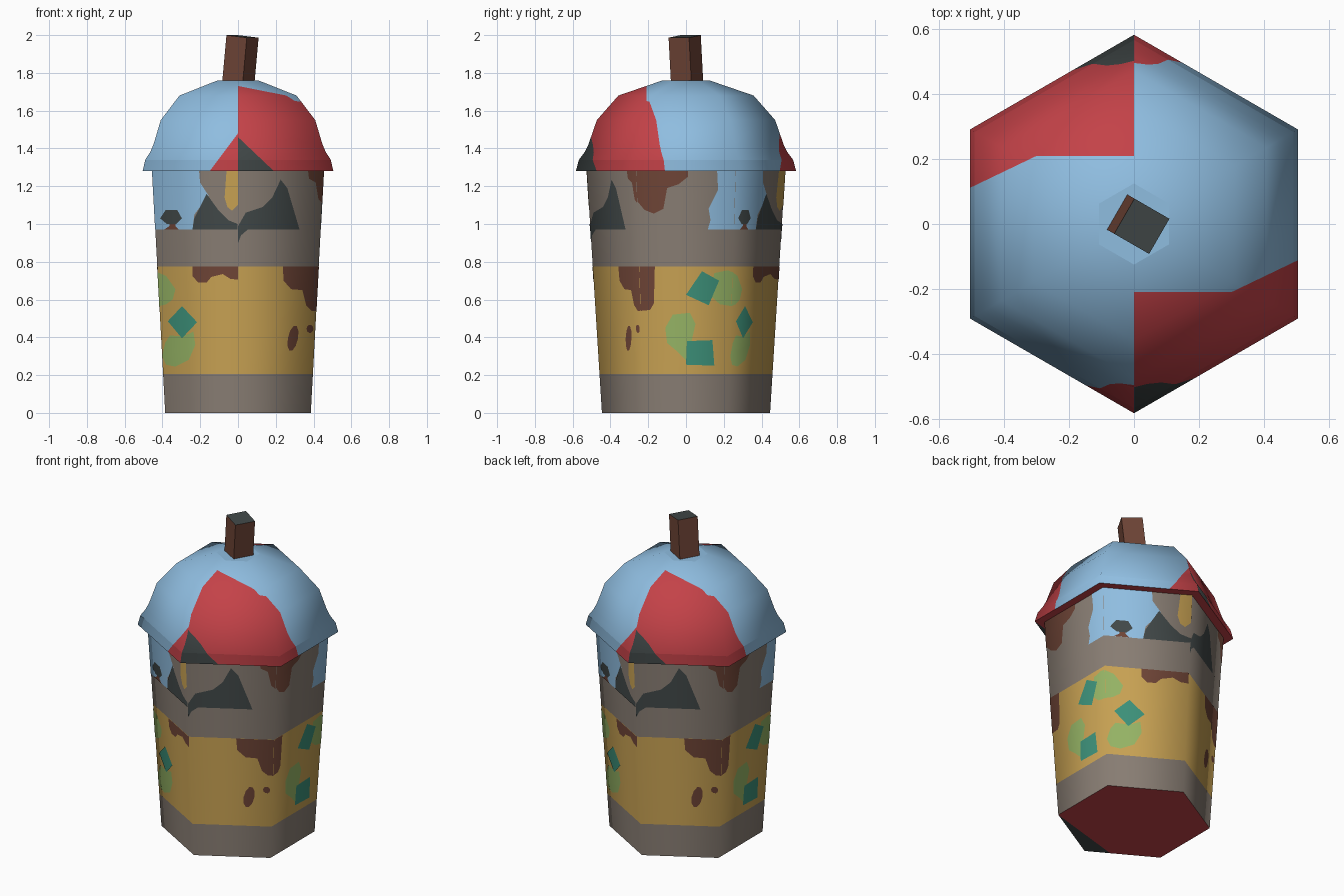
import bpy, bmesh, math
from mathutils import Vector, Matrix

if "Cube" in bpy.data.objects:
    bpy.data.objects.remove(bpy.data.objects["Cube"])

K = math.sqrt(3) / 2


def lin(c):
    c /= 255
    return c / 12.92 if c <= 0.04045 else ((c + 0.055) / 1.055) ** 2.4


PALETTE = {"blue": (143, 189, 224), "red": (196, 66, 72), "grey": (135, 124, 114),
           "gold": (198, 160, 82), "brown": (110, 68, 54), "dark": (64, 71, 71),
           "lime": (148, 178, 100), "teal": (60, 143, 120)}
MATS = {}
for n, c in PALETTE.items():
    MATS[n] = bpy.data.materials.new(n)
    MATS[n].diffuse_color = (lin(c[0]), lin(c[1]), lin(c[2]), 1)
NAMES = list(PALETTE)


def finish(bm, name, colour, normal=None):
    """Make an object; colour(centre, face) names the material; normal(co, face) gives soft normals."""
    bm.normal_update()
    for f in bm.faces:
        f.material_index = NAMES.index(colour(f.calc_center_median(), f))
        f.smooth = normal is not None
    me = bpy.data.meshes.new(name)
    bm.to_mesh(me)
    bm.free()
    for n in NAMES:
        me.materials.append(MATS[n])
    ob = bpy.data.objects.new(name, me)
    bpy.context.collection.objects.link(ob)
    if normal:
        custom = [None] * len(me.loops)
        for p in me.polygons:
            for li in p.loop_indices:
                co = me.vertices[me.loops[li].vertex_index].co
                custom[li] = p.normal.copy() if abs(p.normal.z) > 0.98 else normal(co, p)
        me.normals_split_custom_set(custom)
    return ob


def hexagon(bm, r, z):
    return [bm.verts.new((r * math.cos(math.radians(a)), r * math.sin(math.radians(a)), z))
            for a in range(-90, 270, 60)]


def loft(profile):
    """Six-sided shell through (radius, height) rings."""
    bm = bmesh.new()
    rings = [hexagon(bm, r, z) for r, z in profile]
    for a, b in zip(rings, rings[1:]):
        for i in range(6):
            j = (i + 1) % 6
            bm.faces.new((a[i], a[j], b[j], b[i]))
    return bm, rings


def radial(co, p=None):
    return Vector((co.x, co.y, 0)).normalized()


def cup_r(z):
    return 0.445 + 0.0625 * z


# Cup wall, banded by height
bm, _ = loft([(cup_r(z), z) for z in (0, 0.205, 0.775, 0.97, 1.28)])
finish(bm, "cup", lambda c, f: "gold" if 0.205 < c.z < 0.775 else "grey", radial)


# Undersides of cup and lid: red with one dark corner
def underside(name, z, r):
    bm = bmesh.new()
    bm.faces.new(reversed(hexagon(bm, r, z)))
    p, n = Vector((K * r, -r / 2, z)), Vector((0.33, -1.156, 0))
    bmesh.ops.bisect_plane(bm, geom=bm.verts[:] + bm.edges[:] + bm.faces[:], plane_co=p, plane_no=n)
    finish(bm, name, lambda c, f: "dark" if (c - p).dot(n) > 0 else "red")


underside("cup_base", 0, 0.445)
underside("lid_underside", 1.28, 0.583)

# Domed lid, cut along the colour borders
bm, rings = loft([(0.583, 1.28), (0.567, 1.34), (0.537, 1.38), (0.517, 1.42),
                  (0.472, 1.55), (0.358, 1.68), (0.125, 1.76)])
bm.faces.new(rings[-1])
for s in (1, -1):
    for co, no in (((0, -0.21, 0), (0, 1, 0)), ((0.3, -0.21, 0), (-0.48, 1, 0)),
                   ((0, 0, 1.46), (0.18, 0, 0.19)), ((0, 0, 1.48), (-0.20, 0, 0.15))):
        bmesh.ops.bisect_plane(bm, geom=bm.verts[:] + bm.edges[:] + bm.faces[:],
                               plane_co=(co[0] * s, co[1] * s, co[2]),
                               plane_no=(no[0] * s, no[1] * s, no[2]))


def lid_colour(c, f):
    s = -1 if c.y > 0 else 1
    x, y, z = c.x * s, c.y * s, c.z
    if x > 0:
        if 0.18 * x + 0.19 * (z - 1.46) < 0:
            return "dark" if y < -0.4 else "red" if y < -0.21 + 0.48 * (x - 0.3) else "blue"
        return "red" if y < max(-0.21, -0.21 + 0.48 * (x - 0.3)) else "blue"
    return "red" if y < -0.4 and -0.20 * x + 0.15 * (z - 1.48) < 0 else "blue"


finish(bm, "lid", lid_colour,
       lambda co, p: radial(co) if p.center.z < 1.34 else (co - Vector((0, 0, 1.25))).normalized())

# Square straw, leaning slightly
bm = bmesh.new()
bmesh.ops.create_cube(bm, size=1, matrix=Matrix.Translation((0.024, -0.007, 1.993))
                      @ Matrix.Rotation(math.radians(-30), 4, 'Z') @ Matrix.Rotation(math.radians(6), 4, 'Y')
                      @ Matrix.Translation((0, 0, -0.15)) @ Matrix.Diagonal((0.125, 0.125, 0.3, 1)))
finish(bm, "straw", lambda c, f: "dark" if f.normal.z > 0.9 else "brown")


# Painted plates: side "F" takes (x, z) on the front faces, "R" takes (y, z) on the right face;
# each one is repeated on the opposite side of the cup
def plate(name, colour, side, pts, layer=0):
    bm = bmesh.new()
    off = 0.002 + 0.0012 * layer
    sgn = 1 if sum(p[0] for p in pts) > 0 else -1
    for turn in (1, -1):
        vs = []
        for a, z in pts:
            r = cup_r(z)
            if side == "F":
                a = max(-K * r, min(K * r, a))
                co = Vector((a, -(r - abs(a) / math.sqrt(3)), z)) + Vector((sgn * 0.5, -K, 0)) * off
            else:
                a = max(-r / 2, min(r / 2, a))
                co = Vector((K * r + off, a, z))
            vs.append(bm.verts.new((co.x * turn, co.y * turn, z)))
        f = bm.faces.new(vs)
        f.normal_update()
        if f.normal.dot(radial(f.calc_center_median())) < 0:
            f.normal_flip()
    finish(bm, name, lambda c, f: colour, radial)


def oval(x, z, rx, rz, lean=0):
    return [(x + rx * math.cos(t) + lean * math.sin(t), z + rz * math.sin(t))
            for t in (i * math.pi / 5 for i in range(10))]


# Chunks on the gold band
plate("upper_chunk_left", "lime", "F", [(-.6, .745), (-.38, .725), (-.33, .655), (-.345, .6), (-.38, .575), (-.6, .565)])
plate("upper_chunk_right", "lime", "R", [(.6, .745), (.22, .755), (.15, .74), (.13, .62), (.18, .575), (.6, .565)])
plate("lower_chunk", "lime", "F", [(-.385, .37), (-.36, .41), (-.29, .405), (-.235, .43), (-.225, .36), (-.26, .28),
                                   (-.33, .245), (-.38, .255), (-.4, .3)])
plate("middle_chunk", "lime", "R", [(-.07, .52), (.02, .53), (.05, .47), (.03, .38), (.01, .27), (-.04, .32),
                                    (-.1, .37), (-.11, .45)])
plate("diamond_cube", "teal", "F", [(-.295, .565), (-.215, .48), (-.295, .395), (-.37, .485)], 1)
plate("upper_cube", "teal", "R", [(.085, .75), (.175, .7), (.12, .57), (0, .625)], 1)
plate("lower_cube", "teal", "R", [(.005, .38), (.14, .385), (.15, .25), (0, .255)], 1)

# Drips and drops
plate("drip_front_left", "brown", "F", [(-.24, .775), (-.24, .725), (-.21, .69), (-.165, .69), (-.14, .72),
                                        (-.08, .735), (-.04, .71), (0, .705), (0, .775)])
plate("drip_front_right", "brown", "F", [(.237, .775), (.24, .7), (.28, .655), (.34, .65), (.36, .57), (.39, .54),
                                         (.6, .54), (.6, .775)])
plate("drip_side", "brown", "R", [(-.6, .775), (-.6, .54), (-.19, .545), (-.17, .58), (-.165, .775)])
plate("long_drop", "brown", "F", oval(.29, .395, .027, .068, .012))
plate("small_drop", "brown", "F", oval(.38, .445, .018, .022))

# Landscape band
plate("sky_front", "blue", "F", [(-.6, 1.28), (-.205, 1.28), (-.2, 1.22), (-.155, 1.15), (-.23, 1.05), (-.24, .97), (-.6, .97)])
plate("sky_side", "blue", "R", [(.6, 1.28), (.165, 1.28), (.17, 1.18), (.12, 1.08), (.13, 1.02), (.115, .97), (.6, .97)])
plate("sun_stripe", "gold", "F", [(-.06, 1.28), (-.07, 1.14), (-.055, 1.09), (-.03, 1.07), (0, 1.1), (0, 1.28)])
plate("mountain_left", "dark", "F", [(-.24, .97), (-.23, 1.03), (-.165, 1.16), (-.1, 1.07), (-.05, 1.02), (0, 1.0), (0, .97)], 1)
plate("mountain_right", "dark", "F", [(0, .99), (.04, 1.06), (.13, 1.09), (.18, 1.14), (.225, 1.235), (.26, 1.19),
                                      (.325, .97), (.05, .97), (.015, .94), (0, .9)])
plate("tree_trunk", "brown", "F", [(-.36, 1.03), (-.33, 1.03), (-.33, .99), (-.31, .97), (-.39, .97), (-.36, .99)], 1)
plate("tree_crown", "dark", "F", [(-.41, 1.03), (-.38, 1.075), (-.32, 1.075), (-.295, 1.03), (-.325, 1.0), (-.375, 1.0)], 2)
plate("rock_front", "brown", "F", [(.37, 1.28), (.375, 1.24), (.41, 1.22), (.425, 1.13), (.6, 1.11), (.6, 1.28)])
plate("rock_side", "brown", "R", [(-.6, 1.28), (-.6, 1.12), (-.22, 1.075), (-.17, 1.055), (-.12, 1.08), (-.1, 1.19),
                                  (-.04, 1.21), (.01, 1.25), (.01, 1.28)])

for m in bpy.data.materials:
    if m.users and not m.is_grease_pencil:
        m.use_nodes = True
        m.node_tree.nodes["Principled BSDF"].inputs["Base Color"].default_value = m.diffuse_color
